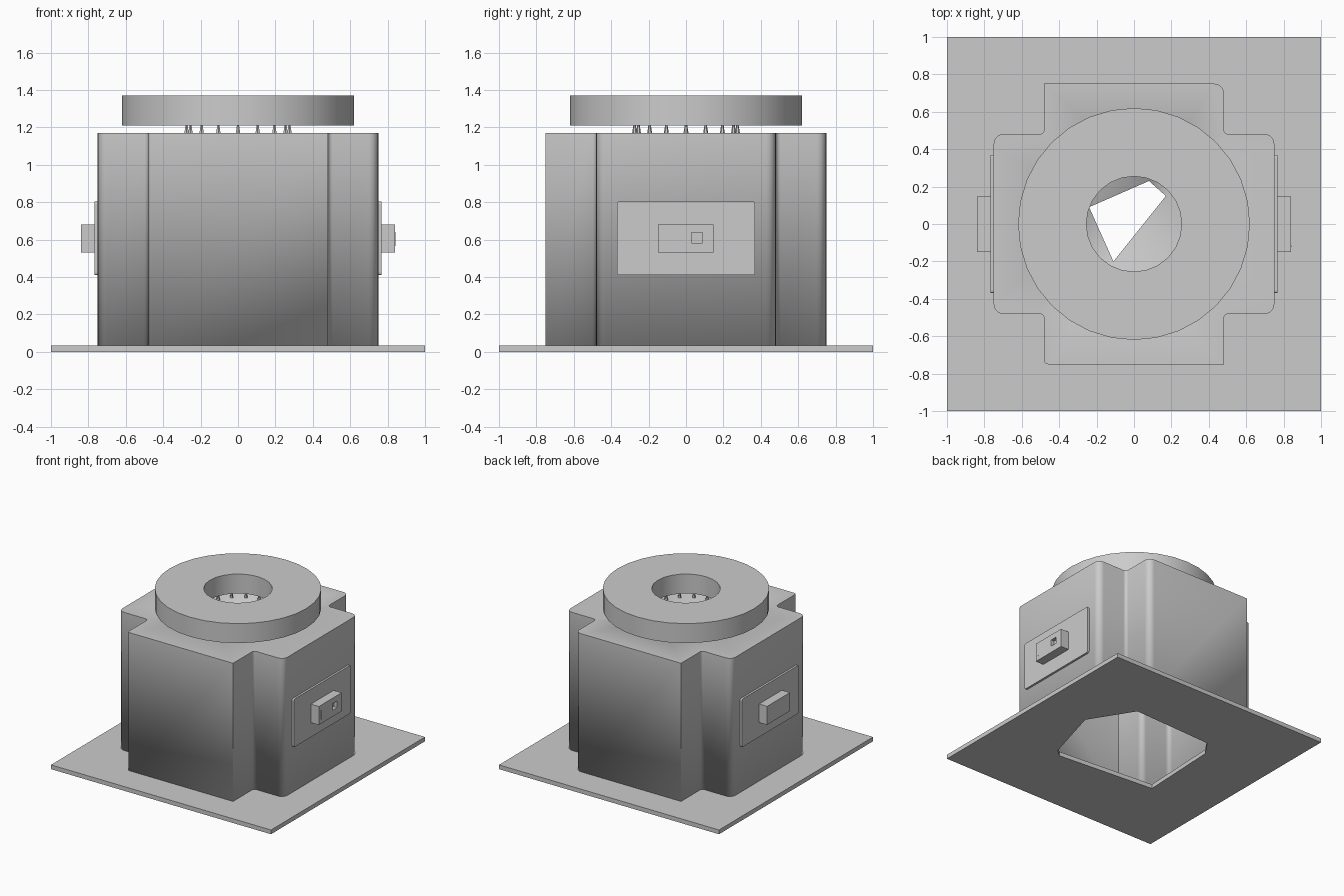
import bpy, bmesh, math
from mathutils import Vector

cube = bpy.data.objects.get("Cube")
if cube:
    bpy.data.objects.remove(cube, do_unlink=True)

grey = bpy.data.materials.new("light_grey")
grey.use_nodes = True
grey.diffuse_color = (0.6, 0.6, 0.6, 1)
grey.node_tree.nodes["Principled BSDF"].inputs["Base Color"].default_value = (0.6, 0.6, 0.6, 1)


def finish(name, bm, angle=None):
    bmesh.ops.recalc_face_normals(bm, faces=bm.faces)
    mesh = bpy.data.meshes.new(name)
    bm.to_mesh(mesh)
    bm.free()
    mesh.materials.append(grey)
    obj = bpy.data.objects.new(name, mesh)
    bpy.context.collection.objects.link(obj)
    if angle:
        bpy.ops.object.select_all(action="DESELECT")
        obj.select_set(True)
        bpy.context.view_layer.objects.active = obj
        bpy.ops.object.shade_smooth_by_angle(angle=math.radians(angle))
    return obj


def circle(radius, count):
    steps = [2 * math.pi * i / count for i in range(count)]
    return [(radius * math.cos(a), radius * math.sin(a)) for a in steps]


def rounded(corners, steps=5):
    """Outline whose corners (x, y, radius) are filleted with short curves."""
    pts = []
    for i, (x, y, r) in enumerate(corners):
        c = Vector((x, y))
        if not r:
            pts.append(c)
            continue
        a = c + (Vector(corners[i - 1][:2]) - c).normalized() * r
        b = c + (Vector(corners[(i + 1) % len(corners)][:2]) - c).normalized() * r
        mid = a + b - c
        for k in range(steps + 1):
            t = k / steps * math.pi / 2
            pts.append(mid + (a - mid) * math.cos(t) + (b - mid) * math.sin(t))
    return pts


def ring_edges(bm, points, z):
    verts = [bm.verts.new((p[0], p[1], z)) for p in points]
    return [bm.edges.new((v, verts[(i + 1) % len(verts)])) for i, v in enumerate(verts)]


def pierced_slab(name, outer, hole, z0, z1, angle=None):
    """Flat slab with a hole through it."""
    bm = bmesh.new()
    edges = ring_edges(bm, outer, z0) + ring_edges(bm, hole, z0)
    bmesh.ops.triangle_fill(bm, edges=edges, use_beauty=True)
    ext = bmesh.ops.extrude_face_region(bm, geom=bm.faces[:], use_keep_orig=True)
    top = [g for g in ext["geom"] if isinstance(g, bmesh.types.BMVert)]
    bmesh.ops.translate(bm, verts=top, vec=(0, 0, z1 - z0))
    return finish(name, bm, angle)


def box(name, x, y, z, bevel=0.0):
    bm = bmesh.new()
    bmesh.ops.create_cube(bm, size=1)
    for v in bm.verts:
        v.co = [lo_hi[0] if c < 0 else lo_hi[1] for c, lo_hi in zip(v.co, (x, y, z))]
    if bevel:
        # round only the corners seen from the side
        edges = [e for e in bm.edges if abs(e.verts[0].co.x - e.verts[1].co.x) > 1e-4]
        bmesh.ops.bevel(bm, geom=edges, offset=bevel, segments=3, affect="EDGES", profile=0.5)
    return finish(name, bm)


# Base plate with a rough polygonal opening
square = [(-1, -1), (1, -1), (1, 1), (-1, 1)]
base_hole = [(0.44, -0.37), (0.58, 0.12), (0.36, 0.47), (-0.35, 0.44),
             (-0.44, 0.31), (-0.47, -0.35), (0.38, -0.42)]
pierced_slab("base_plate", square, base_hole, 0, 0.035)

# Hollow cross-shaped housing: walls and lid as a sheet, then thickened
A, B, R, F = 0.75, 0.48, 0.05, 0.025
outline = rounded([
    (B, -A, 0), (B, -B, F), (A, -B, R), (A, B, R), (B, B, F), (B, A, R),
    (-B, A, 0), (-B, B, F), (-A, B, R), (-A, -B, R), (-B, -B, F), (-B, -A, 0.02)])
lid_hole = [(0.08, 0.23), (0.17, 0.15), (-0.11, -0.20), (-0.24, 0.09)]
bm = bmesh.new()
rim = ring_edges(bm, outline, 1.17)
bmesh.ops.triangle_fill(bm, edges=rim + ring_edges(bm, lid_hole, 1.17), use_beauty=True)
ext = bmesh.ops.extrude_edge_only(bm, edges=rim)
low = [g for g in ext["geom"] if isinstance(g, bmesh.types.BMVert)]
bmesh.ops.translate(bm, verts=low, vec=(0, 0, 0.035 - 1.17))
housing = finish("housing", bm, 35)
shell = housing.modifiers.new("wall_thickness", "SOLIDIFY")
shell.thickness = 0.02
shell.offset = -1

# Thick collar hovering on a circle of small pins
pierced_slab("collar", circle(0.62, 32), circle(0.255, 24), 1.21, 1.37, 35)
for i, (x, y) in enumerate(circle(0.275, 16)):
    bm = bmesh.new()
    bmesh.ops.create_cone(bm, cap_ends=True, segments=6, radius1=0.014, radius2=0.006, depth=0.05)
    bmesh.ops.translate(bm, verts=bm.verts, vec=(x, y, 1.19))
    finish(f"collar_pin_{i + 1}", bm)

# Side panels with a raised switch block on each
for side, s in (("left", 1), ("right", -1)):
    box(f"{side}_panel", sorted((s * 0.74, s * 0.767)), (-0.37, 0.37), (0.41, 0.805), 0.015)
    box(f"{side}_switch_block", sorted((s * 0.76, s * 0.84)), (-0.15, 0.147), (0.53, 0.682))

# Square pocket cut in the left switch block, with a thin mark beside it
cutter = box("pocket_cutter", (0.81, 0.9), (0.03, 0.087), (0.583, 0.637))
cutter.hide_render = True
cutter.hide_set(True)
cut = bpy.data.objects["left_switch_block"].modifiers.new("pocket", "BOOLEAN")
cut.operation = "DIFFERENCE"
cut.solver = "EXACT"
cut.object = cutter
box("left_switch_mark", (0.838, 0.843), (-0.122, -0.116), (0.565, 0.64))
